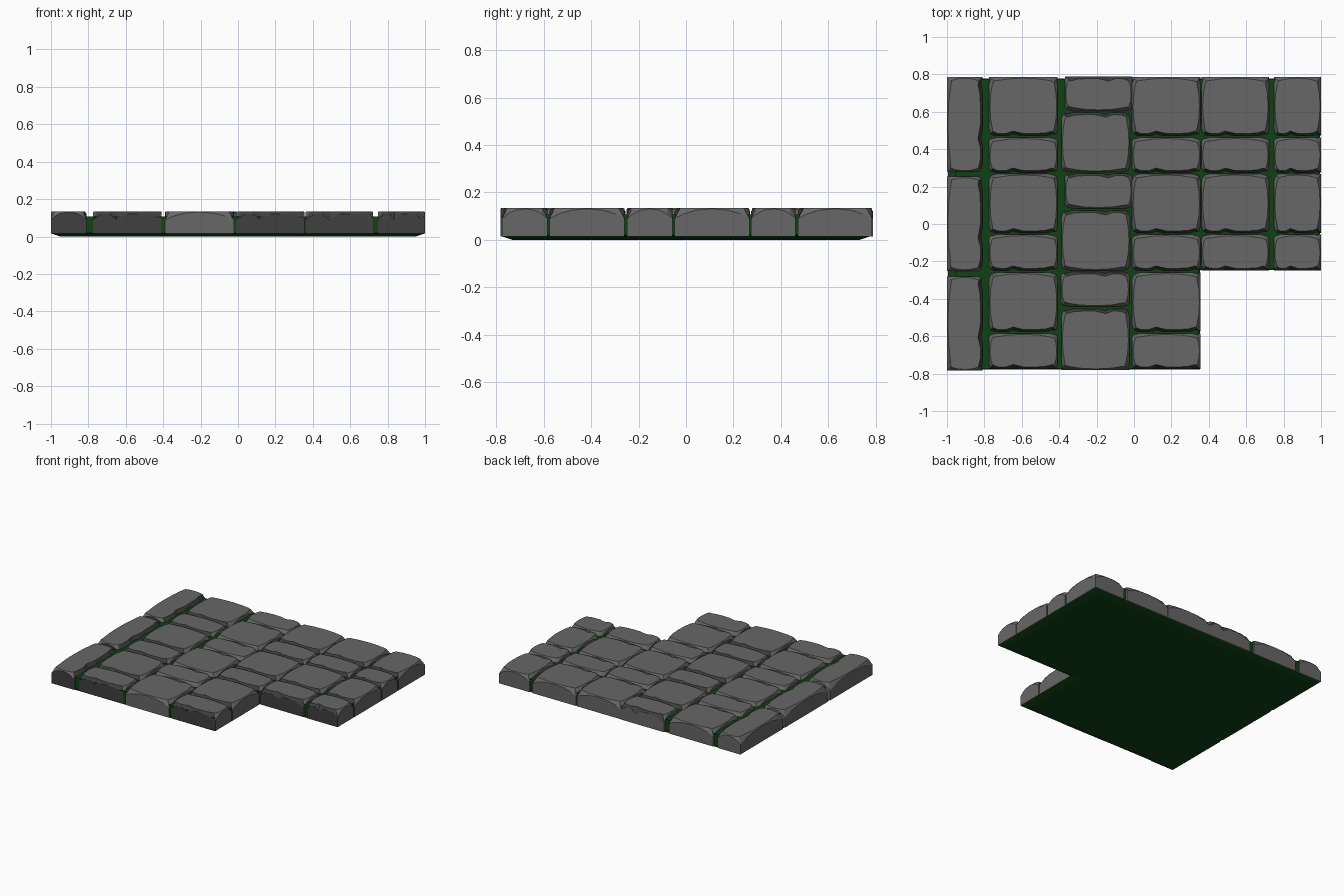
import bpy, bmesh
from mathutils import Matrix, Vector

if "Cube" in bpy.data.objects:
    bpy.data.objects.remove(bpy.data.objects["Cube"])

TOP, FOOT = 0.135, 0.015


def material(name, rgb):
    m = bpy.data.materials.new(name)
    m.diffuse_color = (*rgb, 1)
    m.use_nodes = True
    m.node_tree.nodes["Principled BSDF"].inputs["Base Color"].default_value = m.diffuse_color
    return m


GREY = material("stone grey", (0.135, 0.135, 0.135))
DARK = material("chipped dark grey", (0.05, 0.05, 0.05))
MOSS = material("moss green", (0.005, 0.052, 0.006))

# edge profiles: position along edge, inset of top outline, drop of wall top
WORN = [(0, .025, .045), (.12, .018, .026), (.28, .009, .010),
        (.5, .005, .004), (.72, .009, .010), (.88, .018, .026)]
CHIPPED = [(0, .022, .045), (.12, .012, .018), (.24, .010, .014), (.35, .024, .045),
           (.5, .011, .016), (.65, .010, .014), (.82, .014, .022), (.92, .024, .042)]


def finish(name, bm, mats):
    bmesh.ops.recalc_face_normals(bm, faces=bm.faces[:])
    me = bpy.data.meshes.new(name)
    bm.to_mesh(me)
    bm.free()
    for m in mats:
        me.materials.append(m)
    ob = bpy.data.objects.new(name, me)
    bpy.context.collection.objects.link(ob)
    return ob


def paving_stone(x0, x1, y0, y1, turn=0):
    """Stone with worn top edges; chipped edge faces -y, turned by quarter turns."""
    w, d = x1 - x0, y1 - y0
    if turn % 2:
        w, d = d, w
    c = 0.02
    bm = bmesh.new()
    rings, sides = [[], [], []], []
    for s in range(4):
        length, depth = (w, d) if s % 2 == 0 else (d, w)
        rot = Matrix.Rotation(s * 1.5707963, 3, 'Z')
        for t, inset, drop in (CHIPPED if s == 0 else WORN):
            u = (t - 0.5) * length
            ui = min(max(u, -length / 2 + c), length / 2 - c)
            pts = [(u, -depth / 2, FOOT), (u, -depth / 2, TOP - drop),
                   (ui, -depth / 2 + inset, TOP)]
            for ring, p in zip(rings, pts):
                ring.append(bm.verts.new(rot @ Vector(p)))
            sides.append(s)
    n = len(sides)
    for i in range(n):
        j = (i + 1) % n
        for lo, hi in ((0, 1), (1, 2)):
            f = bm.faces.new((rings[lo][i], rings[lo][j], rings[hi][j], rings[hi][i]))
            if lo == 1 and sides[i] == 0:
                f.material_index = 1
    bm.faces.new(rings[2])
    bm.faces.new(rings[0][::-1])
    bm.transform(Matrix.Translation(((x0 + x1) / 2, (y0 + y1) / 2, 0))
                 @ Matrix.Rotation(turn * 1.5707963, 4, 'Z'))
    bm.normal_update()
    # walls toward the front are dark, except on the reversed stones
    for f in bm.faces:
        if turn != 2 and f.normal.y < -0.9:
            f.material_index = 1
    finish("paving_stone", bm, [GREY, DARK])


def l_slab(name, left, right, y, nx, ny, levels):
    """L-shaped slab; levels are (height, edge inset)."""
    bm = bmesh.new()
    rings = []
    for z, i in levels:
        pts = [(left + i, -y + i), (nx - i, -y + i), (nx - i, ny + i),
               (right - i, ny + i), (right - i, y - i), (left + i, y - i)]
        rings.append([bm.verts.new((px, py, z)) for px, py in pts])
    for a, b in zip(rings, rings[1:]):
        for k in range(6):
            j = (k + 1) % 6
            bm.faces.new((a[k], a[j], b[j], b[k]))
    bm.faces.new(rings[0][::-1])
    bm.faces.new(rings[-1])
    finish(name, bm, [MOSS])


# mossy bed between and under the stones
l_slab("moss_base", -0.995, 0.995, 0.778, 0.352, -0.245, [(0, 0.045), (FOOT, 0)])
l_slab("moss_joints", -0.955, 0.985, 0.772, 0.345, -0.24, [(0.005, 0.04), (0.02, 0), (0.108, 0)])

# left border stones
for y0, y1 in [(0.28, 0.785), (-0.25, 0.253), (-0.783, -0.28)]:
    paving_stone(-1, -0.81, y0, y1, 1)

# regular columns
ROWS = [(0.473, 0.785), (0.275, 0.462), (-0.048, 0.267),
        (-0.248, -0.057), (-0.575, -0.26), (-0.775, -0.585)]
for x0, x1, count in [(-0.775, -0.408, 6), (-0.01, 0.355, 6),
                      (0.362, 0.722, 4), (0.748, 1.0, 4)]:
    for y0, y1 in ROWS[:count]:
        paving_stone(x0, x1, y0, y1)

# reversed middle column
for x0, x1, y0, y1 in [(-0.37, -0.01, 0.605, 0.788), (-0.388, -0.022, 0.278, 0.595),
                       (-0.37, -0.01, 0.083, 0.27), (-0.388, -0.022, -0.248, 0.072),
                       (-0.39, -0.025, -0.442, -0.256), (-0.388, -0.025, -0.78, -0.455)]:
    paving_stone(x0, x1, y0, y1, 2)
